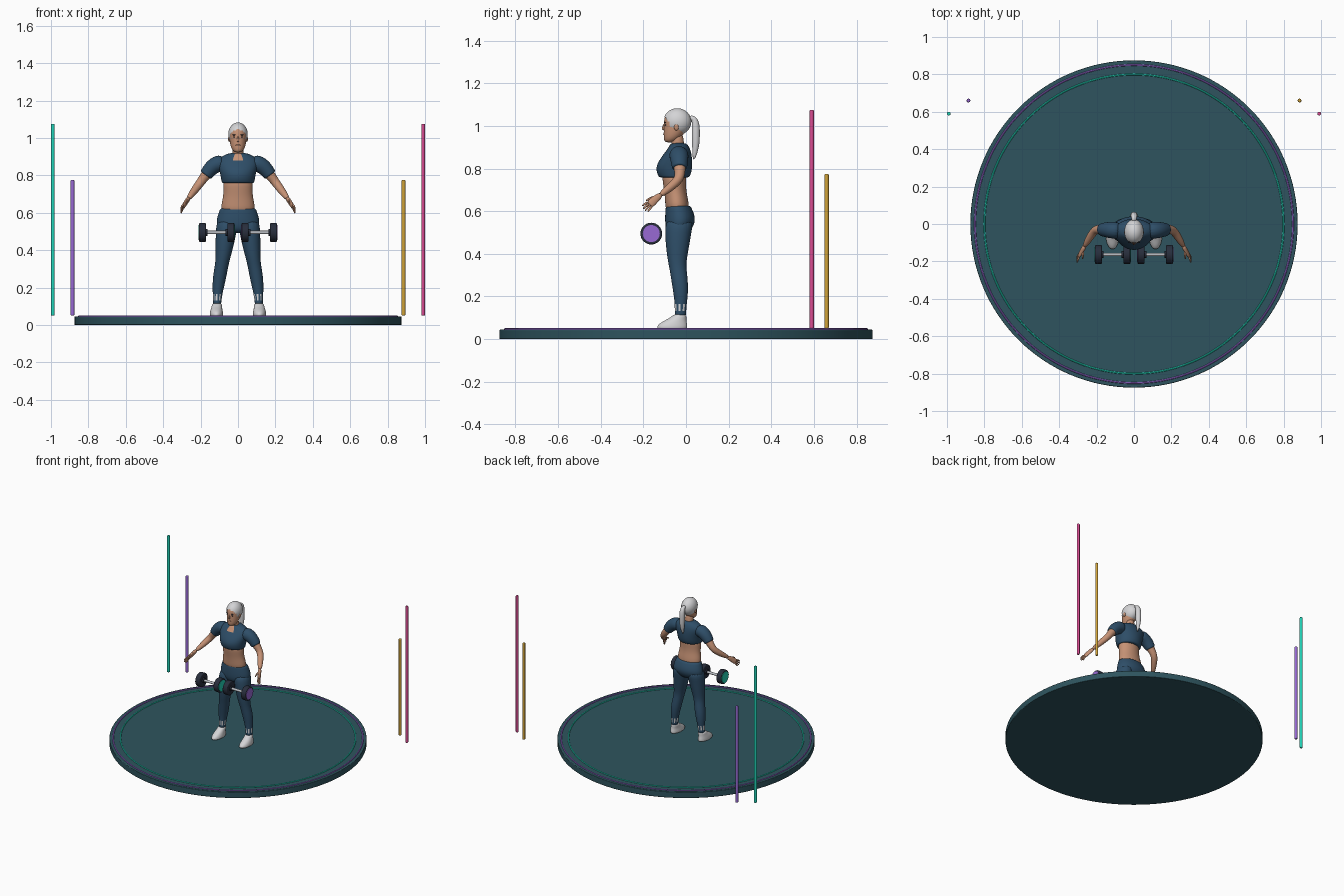
import bpy, bmesh, math
from mathutils import Vector

cube = bpy.data.objects.get("Cube")
if cube:
    bpy.data.objects.remove(cube, do_unlink=True)


def material(name, r, g, b):
    """Flat material from an sRGB colour."""
    lin = [((c / 255 + 0.055) / 1.055) ** 2.4 for c in (r, g, b)] + [1]
    m = bpy.data.materials.new(name)
    m.use_nodes = True
    m.diffuse_color = lin
    m.node_tree.nodes["Principled BSDF"].inputs["Base Color"].default_value = lin
    return m


STAGE = material("dark_teal_stage", 46, 84, 94)
CLOTH = material("navy_cloth", 46, 78, 104)
SKIN = material("skin", 198, 146, 117)
WHITE = material("pale_grey", 212, 212, 214)
TEAL = material("bright_teal", 34, 212, 184)
PURPLE = material("purple", 152, 106, 212)
PINK = material("pink", 216, 76, 146)
GOLD = material("gold", 208, 162, 56)
DARK = material("charcoal", 40, 46, 60)
STEEL = material("steel", 190, 194, 200)


def finish(bm, name, mats, subsurf=0):
    """Turn a bmesh into a smooth object."""
    bmesh.ops.recalc_face_normals(bm, faces=bm.faces)
    for f in bm.faces:
        f.smooth = True
    me = bpy.data.meshes.new(name)
    bm.to_mesh(me)
    bm.free()
    for m in mats:
        me.materials.append(m)
    ob = bpy.data.objects.new(name, me)
    bpy.context.collection.objects.link(ob)
    if subsurf:
        ob.modifiers.new("smooth", "SUBSURF").levels = subsurf
        ob.modifiers["smooth"].render_levels = subsurf
    return ob


def loft(name, rings, mats, side=1, tube=False, n=16, rule=None, level=2):
    """Skin ellipses (x, y, z, rx, ry); tube=True turns them across the path."""
    bm = bmesh.new()
    pts = [Vector((side * r[0], r[1], r[2])) for r in rings]
    loops = []
    for i, (p, r) in enumerate(zip(pts, rings)):
        u, v = Vector((1, 0, 0)), Vector((0, 1, 0))
        if tube:
            t = (pts[min(i + 1, len(pts) - 1)] - pts[max(i - 1, 0)]).normalized()
            u = (u - t * t.x).normalized()
            v = t.cross(u)
        rx, ry = r[3], r[-1]
        loops.append([bm.verts.new(p + u * rx * math.cos(a) + v * ry * math.sin(a))
                      for a in (2 * math.pi * k / n for k in range(n))])
    for a, b in zip(loops, loops[1:]):
        for k in range(n):
            f = bm.faces.new((a[k], a[(k + 1) % n], b[(k + 1) % n], b[k]))
            if rule:
                f.material_index = int(rule(f.calc_center_median(), k))
    bm.faces.new(loops[0])
    bm.faces.new(loops[-1])
    return finish(bm, name, mats, level)


def ball(name, loc, scale, mat, keep=None):
    """Ellipsoid, optionally trimmed by a rule."""
    bm = bmesh.new()
    bmesh.ops.create_uvsphere(bm, u_segments=32, v_segments=20, radius=1)
    for v in bm.verts:
        v.co = Vector([c * s + o for c, s, o in zip(v.co, scale, loc)])
    if keep:
        bad = [f for f in bm.faces if not keep(f.calc_center_median())]
        bmesh.ops.delete(bm, geom=bad, context="FACES")
    return finish(bm, name, [mat])


def cylinder(name, loc, radius, depth, mat, bevel=0.0, along_x=False, n=32):
    bpy.ops.mesh.primitive_cylinder_add(
        vertices=n, radius=radius, depth=depth, location=loc,
        rotation=(0, math.pi / 2 if along_x else 0, 0))
    ob = bpy.context.object
    ob.name = name
    ob.data.materials.append(mat)
    if bevel:
        mod = ob.modifiers.new("bevel", "BEVEL")
        mod.width, mod.segments = bevel, 3
    bpy.ops.object.shade_smooth_by_angle()
    return ob


# Stage with two glowing rings
cylinder("stage", (0, 0, 0.0225), 0.875, 0.045, STAGE, 0.004, n=128)
for name, radius, mat in (("inner_ring", 0.80, TEAL), ("outer_ring", 0.85, PURPLE)):
    bpy.ops.mesh.primitive_torus_add(major_radius=radius, minor_radius=0.005,
                                     major_segments=128, minor_segments=8,
                                     location=(0, 0, 0.046))
    bpy.context.object.name = name
    bpy.context.object.data.materials.append(mat)
    bpy.ops.object.shade_smooth_by_angle()

# Upright light rods behind the stage
for name, x, y, top, mat in (("teal_rod", -0.99, 0.59, 1.075, TEAL),
                             ("purple_rod", -0.885, 0.66, 0.775, PURPLE),
                             ("gold_rod", 0.885, 0.66, 0.775, GOLD),
                             ("pink_rod", 0.99, 0.59, 1.075, PINK)):
    cylinder(name, (x, y, (top + 0.05) / 2), 0.01, top - 0.05, mat, 0.005, n=16)

# Dumbbells
for word, s, mat in (("left", 1, PURPLE), ("right", -1, TEAL)):
    y, z = -0.163, 0.495
    cylinder(word + "_dumbbell_bar", (s * 0.114, y, z), 0.009, 0.15, STEEL, along_x=True)
    for end, x, out in (("inner", 0.038, -1), ("outer", 0.19, 1)):
        label = f"{word}_dumbbell_{end}"
        cylinder(label + "_weight", (s * x, y, z), 0.051, 0.037, DARK, 0.006, True)
        cylinder(label + "_cap", (s * (x + out * 0.019), y, z), 0.04, 0.005, mat, 0, True)
        cylinder(label + "_collar", (s * (x - out * 0.022), y, z), 0.018, 0.012, DARK, 0, True)

# Trunk: hips, bare waist, cropped top, neck
loft("hips", [(0, -.037, .63, .093, .057), (0, -.035, .615, .1, .062),
              (0, -.03, .59, .109, .069), (0, -.027, .555, .119, .073),
              (0, -.033, .52, .113, .064), (0, -.038, .49, .07, .04)], [CLOTH])
loft("waist", [(0, -.04, .59, .09, .055), (0, -.042, .64, .093, .057),
               (0, -.05, .69, .079, .052), (0, -.055, .74, .081, .056),
               (0, -.055, .79, .08, .06)], [SKIN])
loft("crop_top", [(0, -.056, .757, .084, .066), (0, -.056, .762, .087, .074),
                  (0, -.056, .785, .092, .083), (0, -.055, .815, .097, .085),
                  (0, -.045, .85, .108, .074), (0, -.036, .88, .112, .06),
                  (0, -.033, .902, .088, .048), (0, -.035, .922, .045, .036)],
     [CLOTH, SKIN], n=24,
     rule=lambda c, k: c.z > .88 and abs(c.x) < .025 and c.y < -.04)
loft("neck", [(0, -.035, .89, .036, .034), (0, -.04, .925, .029, .029),
              (0, -.043, .97, .029, .03)], [SKIN])

# Head, face and tied hair
loft("head", [(0, -.078, .922, .017, .02), (0, -.068, .938, .034, .037),
              (0, -.056, .965, .043, .05), (0, -.047, 1.0, .047, .058),
              (0, -.045, 1.03, .048, .06), (0, -.042, 1.06, .041, .05),
              (0, -.04, 1.075, .02, .027)], [SKIN])
ball("hair", (0, -.041, 1.02), (.052, .066, .063), WHITE,
     lambda c: c.z + 1.67 * (c.y + .1) > 1.045)
loft("ponytail", [(0, .012, 1.035, .012), (0, .034, 1.04, .014), (0, .046, 1.015, .019),
                  (0, .046, .96, .02), (0, .046, .90, .017), (0, .036, .84, .005)],
     [WHITE], tube=True)
loft("nose", [(0, -.103, 1.01, .004, .004), (0, -.107, .992, .006, .006),
              (0, -.109, .985, .008, .006), (0, -.102, .979, .006, .004)], [SKIN], n=8)
ball("lips", (0, -.101, .962), (.013, .006, .004), SKIN)

for word, s in (("left", 1), ("right", -1)):
    ball(word + "_ear", (s * .047, -.045, .995), (.006, .011, .016), SKIN)
    ball(word + "_eye", (s * .019, -.096, 1.004), (.007, .004, .003), DARK)
    ball(word + "_eyebrow", (s * .02, -.098, 1.016), (.011, .004, .002), DARK)

    # Legs with a pale dashed band above the ankle
    loft(word + "_leg",
         [(.056, -.028, .57, .058, .068), (.063, -.037, .50, .057, .063),
          (.071, -.04, .43, .05, .055), (.08, -.042, .36, .04, .043),
          (.087, -.036, .32, .037, .04), (.098, -.028, .26, .037, .039),
          (.106, -.024, .20, .031, .033), (.109, -.025, .165, .026, .029),
          (.111, -.026, .13, .023, .027), (.112, -.026, .10, .022, .027)],
         [CLOTH, WHITE], s, rule=lambda c, k: .13 < c.z < .165 and k % 2)
    loft(word + "_shoe",
         [(.115, -.065, .046, .033, .068), (.115, -.065, .052, .036, .072),
          (.115, -.064, .064, .036, .072), (.115, -.055, .082, .032, .058),
          (.113, -.036, .1, .028, .038), (.112, -.028, .118, .026, .031)], [WHITE], s)

    # Arms
    loft(word + "_sleeve",
         [(.07, -.035, .868, .045), (.115, -.033, .862, .046), (.145, -.031, .838, .042),
          (.168, -.03, .808, .036), (.174, -.03, .80, .035)], [CLOTH], s, True)
    loft(word + "_arm",
         [(.12, -.03, .86, .033), (.16, -.03, .815, .03), (.185, -.029, .785, .026),
          (.208, -.03, .752, .023), (.236, -.07, .715, .021), (.268, -.125, .672, .013)],
         [SKIN], s, True)

    # Hand: flat palm, four spread fingers and a thumb
    loft(word + "_palm",
         [(.262, -.115, .68, .012, .013), (.275, -.138, .661, .011, .017),
          (.288, -.160, .641, .009, .02), (.295, -.172, .63, .007, .018)], [SKIN], s, True)
    reach, spread = Vector((.3, -.62, -.6)), Vector((0, .7, -.71))
    for i, finger in enumerate(("index", "middle", "ring", "little")):
        k = i - 1.5
        base = Vector((.292, -.168, .634)) + spread * k * .009
        tip = base + reach * (.05 - .004 * k * k) + spread * k * .004
        mid = base.lerp(tip, .5) + Vector((.003, 0, .002))
        loft(f"{word}_{finger}_finger",
             [(*base, .006), (*mid, .0055), (*tip, .004)], [SKIN], s, True, 8, level=1)
    loft(word + "_thumb",
         [(.273, -.142, .668, .007), (.272, -.168, .662, .006), (.276, -.19, .648, .004)],
         [SKIN], s, True, 8, level=1)
